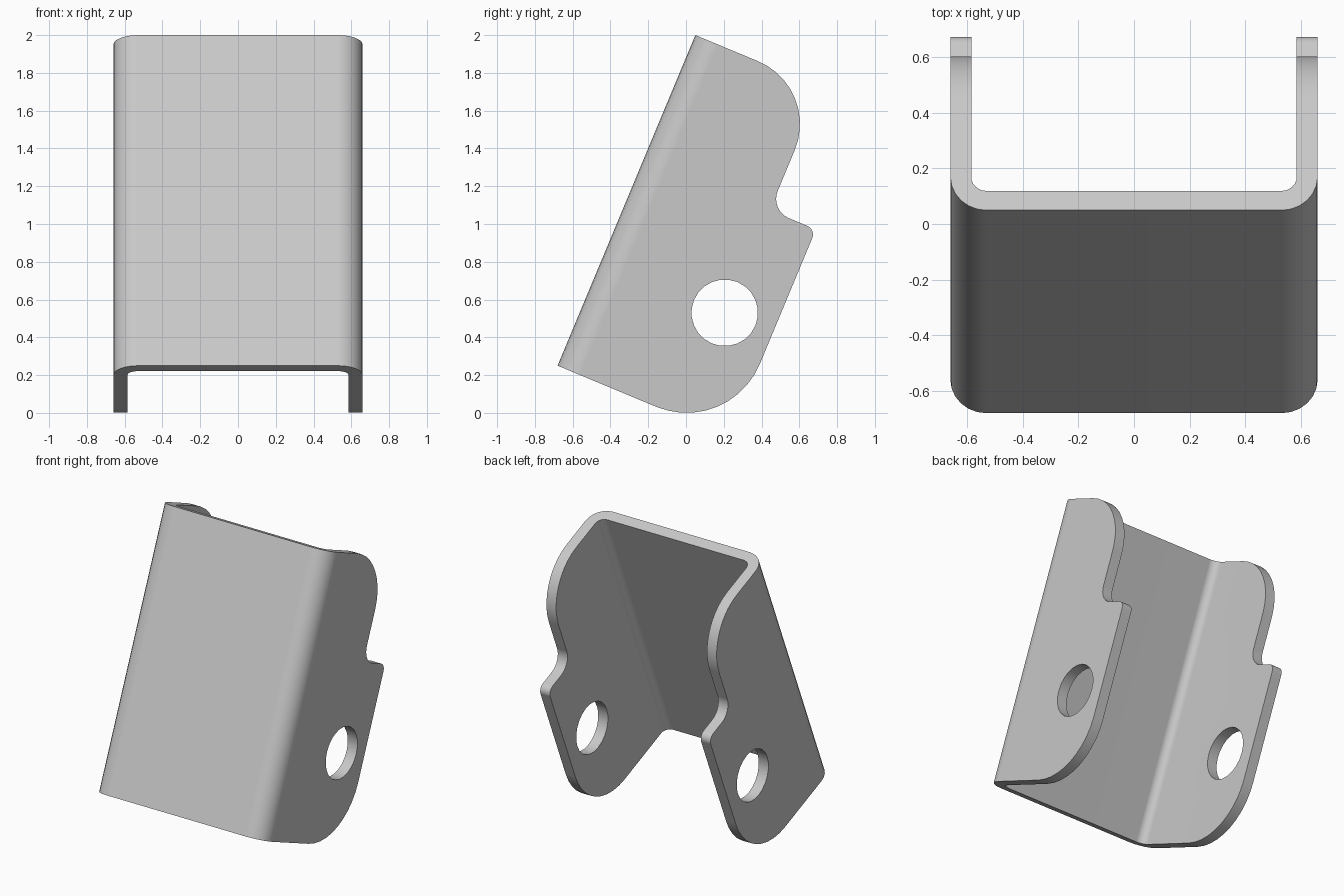
import bpy
import bmesh
import math
from mathutils import Matrix, Vector

cube = bpy.data.objects.get("Cube")
if cube:
    bpy.data.objects.remove(cube, do_unlink=True)

TILT = math.radians(22.63)
PLACE = Matrix.Translation((0, -0.68, 0.25)) @ Matrix.Rotation(-TILT, 4, 'X')
WIDTH, WALL, LENGTH = 0.66, 0.075, 1.896

steel = bpy.data.materials.new("light grey steel")
steel.use_nodes = True
GREY = (0.58, 0.58, 0.58, 1)
steel.diffuse_color = GREY
steel.node_tree.nodes["Principled BSDF"].inputs["Base Color"].default_value = GREY


def rounded(corners):
    """Closed outline from (a, b, radius, steps), each corner filleted."""
    out = []
    for i, (a, b, r, steps) in enumerate(corners):
        p = Vector((a, b))
        if not r:
            out.append(p)
            continue
        d0 = (Vector(corners[i - 1][:2]) - p).normalized()
        d1 = (Vector(corners[(i + 1) % len(corners)][:2]) - p).normalized()
        # right-angle corners only: the tangent length equals the radius
        centre = p + (d0 + d1) * r
        for k in range(steps + 1):
            t = math.pi / 2 * k / steps
            out.append(centre - d1 * r * math.cos(t) - d0 * r * math.sin(t))
    return out


def prism(name, points, direction):
    """Extrude a closed outline of 3D points into a solid, then tilt it."""
    bm = bmesh.new()
    face = bm.faces.new([bm.verts.new(p) for p in points])
    ext = bmesh.ops.extrude_face_region(bm, geom=[face])
    moved = [g for g in ext["geom"] if isinstance(g, bmesh.types.BMVert)]
    bmesh.ops.translate(bm, verts=moved, vec=direction)
    bmesh.ops.recalc_face_normals(bm, faces=bm.faces)
    bm.transform(PLACE)
    mesh = bpy.data.meshes.new(name)
    bm.to_mesh(mesh)
    bm.free()
    mesh.materials.append(steel)
    obj = bpy.data.objects.new(name, mesh)
    bpy.context.collection.objects.link(obj)
    return obj


def cut(target, cutter, operation):
    mod = target.modifiers.new(operation.title(), 'BOOLEAN')
    mod.operation, mod.solver, mod.object = operation, 'EXACT', cutter
    bpy.context.view_layer.objects.active = target
    bpy.ops.object.modifier_apply(modifier=mod.name)
    bpy.data.objects.remove(cutter, do_unlink=True)


# Bent sheet: U section (x, depth) run along the channel, left overlong
inner = WIDTH - WALL
section = rounded([
    (-WIDTH, 0, 0.13, 6), (WIDTH, 0, 0.13, 6), (WIDTH, 1.2, 0, 0),
    (inner, 1.2, 0, 0), (inner, WALL, 0.055, 6),
    (-inner, WALL, 0.055, 6), (-inner, 1.2, 0, 0), (-WIDTH, 1.2, 0, 0)])
bracket = prism("bent_bracket", [(p.x, p.y, -0.2) for p in section],
                (0, 0, LENGTH + 0.4))

# Side outline (depth, height along channel) trims both flanges and the web
outline = rounded([
    (-0.2, 0, 0, 0), (0.985, 0, 0.42, 10), (0.985, 1.192, 0.05, 6),
    (0.72, 1.192, 0.11, 8), (0.72, LENGTH, 0.36, 10), (-0.2, LENGTH, 0, 0)])
cut(bracket, prism("side_trim", [(-1, p.x, p.y) for p in outline], (2, 0, 0)),
    'INTERSECT')

# Pivot holes through both flanges
ring = [(-1, 0.709 + 0.176 * math.cos(a), 0.599 + 0.176 * math.sin(a))
        for a in (math.tau * k / 24 for k in range(24))]
cut(bracket, prism("hole_cutter", ring, (2, 0, 0)), 'DIFFERENCE')

# Smooth bends, crisp sheet edges
bpy.ops.object.select_all(action='DESELECT')
bracket.select_set(True)
bpy.context.view_layer.objects.active = bracket
bpy.ops.object.shade_smooth_by_angle(angle=math.radians(30))
weighted = bracket.modifiers.new("Weighted Normal", 'WEIGHTED_NORMAL')
weighted.keep_sharp = True
